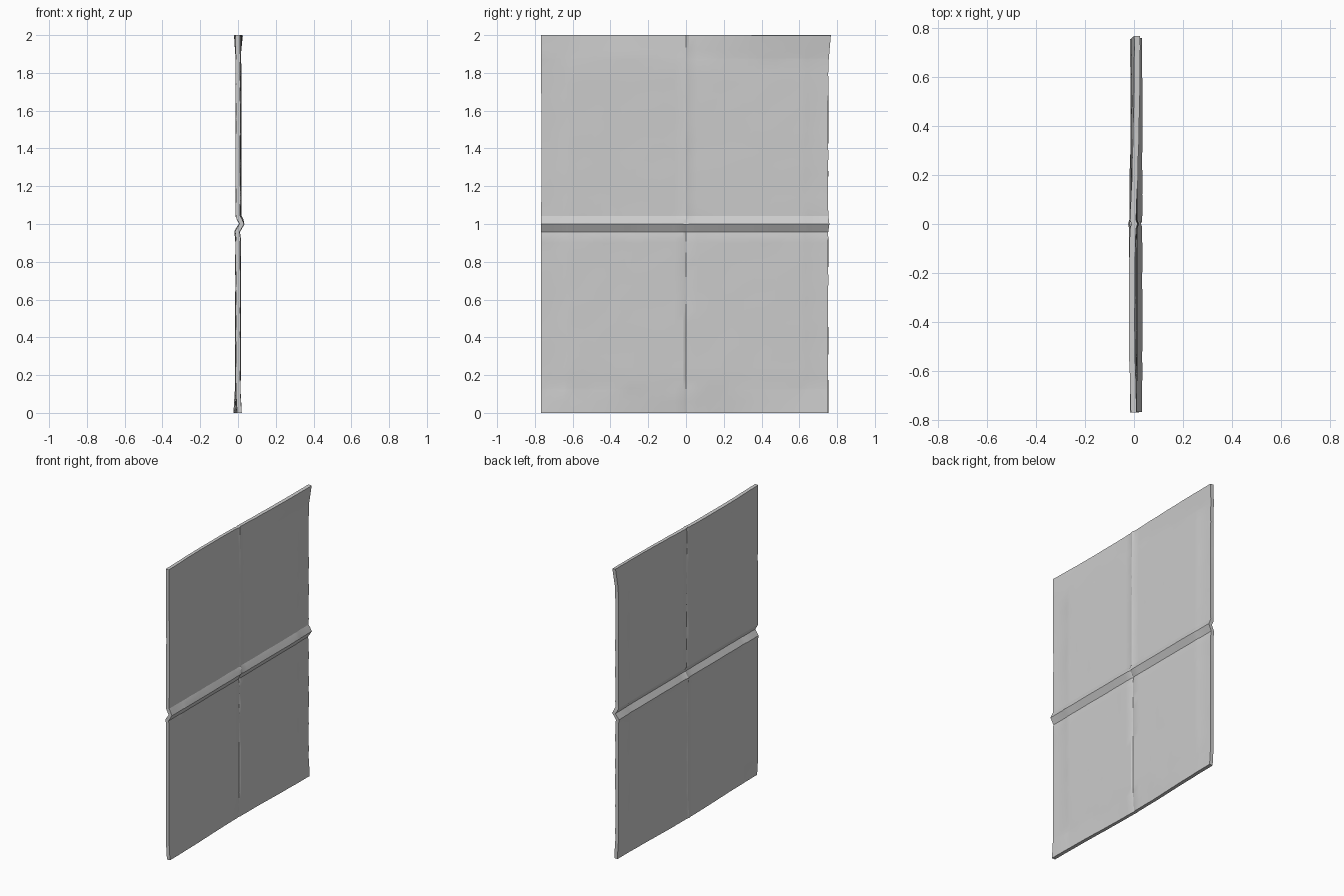
import bpy, bmesh, math, random

if "Cube" in bpy.data.objects:
    bpy.data.objects.remove(bpy.data.objects["Cube"], do_unlink=True)
random.seed(4)

# Plain grey paper
grey = bpy.data.materials.new("paper_grey")
grey.use_nodes = True
colour = (0.6, 0.6, 0.6, 1)
grey.diffuse_color = colour
grey.node_tree.nodes["Principled BSDF"].inputs["Base Color"].default_value = colour


def bump(t, centre, width):
    """Triangular fold, one at its centre."""
    return max(0, 1 - abs(t - centre) / width)


def lines(end, keys, step):
    """Even grid lines plus the fold lines, without near duplicates."""
    even = [i * step for i in range(round(end / step))] + [end]
    return sorted(set(keys + [e for e in even if min(abs(e - k) for k in keys) > step / 3]))


def relief(y, z):
    """Sideways offset of the sheet."""
    x = 0.02 * bump(z, 1.0, 0.04)                          # sharp fold across
    x -= 0.005 * bump(z, 0.955, 0.03)
    x += 0.005 * bump(y, 0, 0.015) * (1 if z > 1 else -1)  # fold up the middle
    if 0.13 < z < 1.87 and abs(y) < 0.645:                 # faint pressed panel
        x += 0.002
    edge = max(0, (z - 1.87) / 0.13)                       # wavy top edge
    x += edge * (0.011 * math.sin(y * 3 - 0.5) + 0.002)
    edge = max(0, (0.13 - z) / 0.13)                       # wavy bottom edge
    x -= edge * 0.008 * math.cos(y * 4)
    return x + random.uniform(-0.001, 0.001)


def half_width(z, side):
    """Outline of the sheet, flared at one top corner."""
    if side < 0:
        return 0.768 - 0.004 * bump(z, 1.4, 0.5)
    return 0.753 + 0.014 * max(0, (z - 1.84) / 0.16) + 0.006 * bump(z, 1.0, 0.04)


# Folded sheet
half = lines(0.765, [0, 0.015, 0.63, 0.645], 0.06)
ys = [-y for y in reversed(half[1:])] + half
zs = lines(2.0, [0.12, 0.13, 0.925, 0.96, 1.0, 1.04, 1.87, 1.88], 0.06)
bm = bmesh.new()
grid = []
for z in zs:
    row = []
    for y in ys:
        side = 1 if y > 0 else -1
        w = half_width(z, side)
        wide = side * w if abs(y) > 0.76 else y
        row.append(bm.verts.new((relief(y, z), wide, z)))
    grid.append(row)
for a, b in zip(grid, grid[1:]):
    for i in range(len(ys) - 1):
        bm.faces.new((a[i], a[i + 1], b[i + 1], b[i]))
mesh = bpy.data.meshes.new("folded_sheet")
bm.to_mesh(mesh)
bm.free()
sheet = bpy.data.objects.new("folded_sheet", mesh)
bpy.context.collection.objects.link(sheet)
mesh.materials.append(grey)

# Thickness
solid = sheet.modifiers.new("thickness", "SOLIDIFY")
solid.thickness = 0.024
solid.offset = 0

bpy.context.view_layer.objects.active = sheet
sheet.select_set(True)
bpy.ops.object.modifier_apply(modifier="thickness")
bpy.ops.object.shade_smooth_by_angle(angle=math.radians(20))
